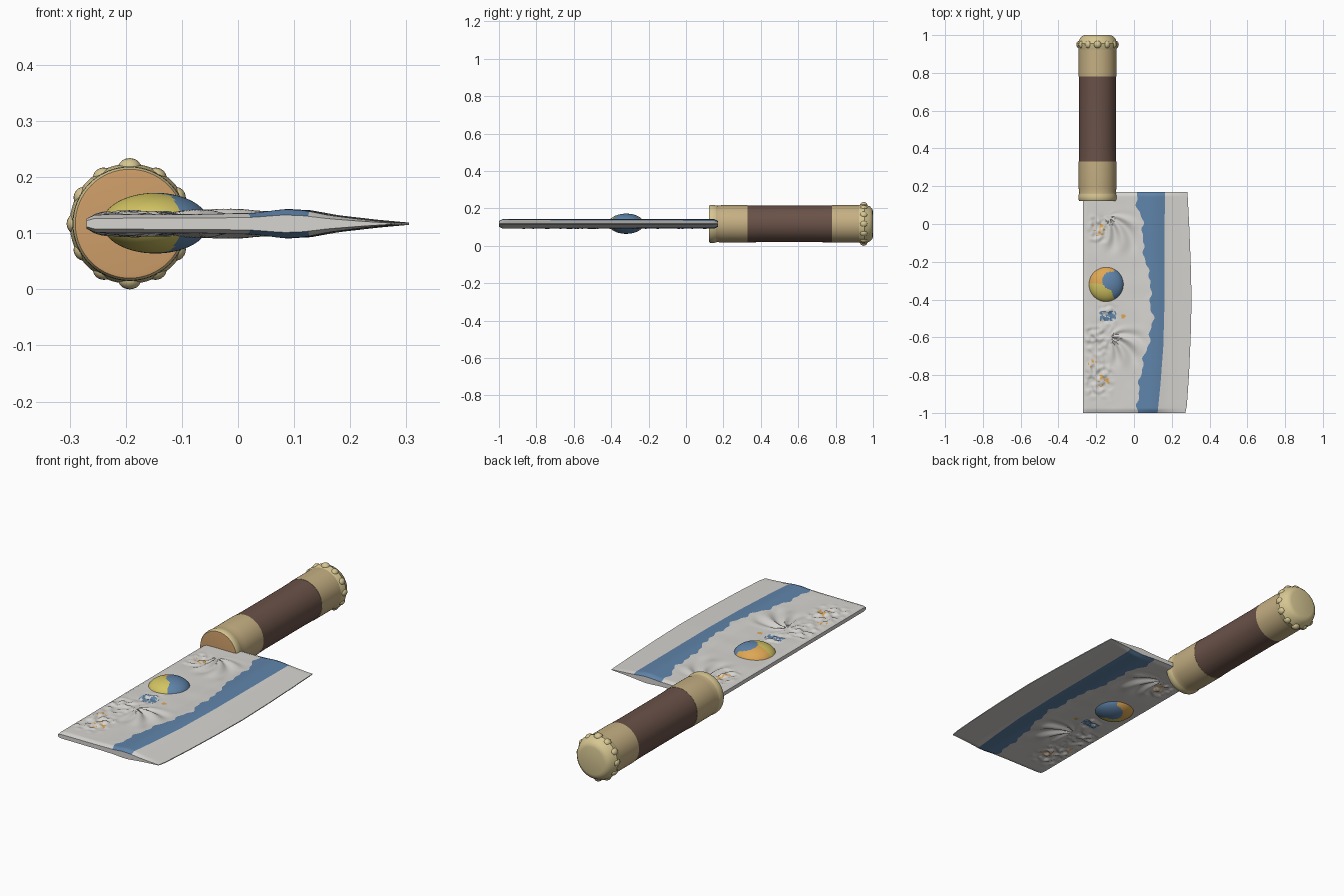
import bpy, bmesh, math
from mathutils import Vector, Matrix, noise

if "Cube" in bpy.data.objects:
    bpy.data.objects.remove(bpy.data.objects["Cube"])

CZ = 0.117          # mid height of blade and handle
HX = -0.193         # handle axis

def mat(name, r, g, b):
    lin = lambda c: ((c / 255 + 0.055) / 1.055) ** 2.4
    m = bpy.data.materials.new(name)
    m.diffuse_color = (lin(r), lin(g), lin(b), 1)
    m.use_nodes = True
    m.node_tree.nodes["Principled BSDF"].inputs["Base Color"].default_value = m.diffuse_color
    return m

steel = mat("pale_steel", 215, 213, 209)
blue = mat("blue_enamel", 95, 132, 170)
gold = mat("orange_gold", 222, 167, 84)
yellow = mat("yellow_enamel", 210, 196, 98)
bronze = mat("tan_bronze", 198, 176, 131)
brass = mat("light_brass", 214, 198, 146)
copper = mat("copper_face", 206, 158, 105)
wrap = mat("brown_wrap", 106, 82, 72)

def finish(bm, name, mats, angle=35):
    bmesh.ops.recalc_face_normals(bm, faces=bm.faces)
    me = bpy.data.meshes.new(name)
    bm.to_mesh(me)
    bm.free()
    ob = bpy.data.objects.new(name, me)
    bpy.context.collection.objects.link(ob)
    for m in mats:
        me.materials.append(m)
    bpy.ops.object.select_all(action='DESELECT')
    ob.select_set(True)
    bpy.context.view_layer.objects.active = ob
    bpy.ops.object.shade_smooth_by_angle(angle=math.radians(angle))
    return ob

def lerp_table(table, t):
    for (a, va), (b, vb) in zip(table, table[1:]):
        if t <= b:
            return va + (vb - va) * max(0, (t - a) / (b - a))
    return table[-1][1]

# ---- blade outlines: wavy temper line, bevel line, cutting edge ----
WAVE = [(-1, .02), (-.92, .02), (-.8, .035), (-.72, .05), (-.62, .08), (-.5, .1), (-.4, .085),
        (-.3, .09), (-.22, .065), (-.1, .045), (0, .05), (.08, .02), (.17, .012)]
BEVEL = [(-1, .125), (-.85, .14), (-.65, .155), (-.4, .162), (.17, .163)]
EDGE = [(-1, .272), (-.96, .28), (-.8, .291), (-.6, .3), (-.4, .305), (-.2, .3), (0, .292), (.17, .283)]
THICK = [(-.27, .009), (-.255, .016), (-.05, .017), (.03, .019), (.09, .026),
         (.13, .024), (.18, .015), (.25, .007), (.305, .002)]

def wave(y):
    return lerp_table(WAVE, y) + .006 * math.sin(47 * y) + .004 * math.sin(101 * y + 1)

def relief(x, y):
    h = 0
    # fanned feather ridges
    for cx, cy, px, py, rx, ry in ((-.07, -.05, -.14, .04, .085, .09), (-.04, -.65, -.13, -.60, .085, .09)):
        f = math.exp(-(((x - cx) / rx) ** 4 + ((y - cy) / ry) ** 4))
        a, d = math.atan2(y - py, x - px), math.hypot(x - px, y - py)
        h += f * .008 * math.sin(9 * a + 28 * d)
    # rough carved clusters near the spine
    for cx, cy, r in ((-.19, -.03, .05), (-.2, -.62, .06), (-.19, -.82, .07), (-.14, -.48, .04)):
        f = math.exp(-(((x - cx) / r) ** 4 + ((y - cy) / (r * 1.3)) ** 4))
        h += f * .007 * max(-.6, min(1, 3 * noise.noise(Vector((x * 32, y * 32, 2)))))
    return h + .002 * noise.noise(Vector((x * 9, y * 9, 5)))

def blade_tint(x, y):
    if wave(y) < x < lerp_table(BEVEL, y):
        return 1
    n = noise.noise(Vector((x * 60, y * 60, 7)))
    if abs(x + .138) < .042 and abs(y + .485) < .026 and n > -.2:
        return 1
    for fx, fy, r in ((-.19, -.03, .035), (-.16, -.83, .035), (-.22, -.735, .025), (-.058, -.49, .011)):
        if math.hypot(x - fx, y - fy) < r and (n > .12 or r < .02):
            return 2
    return 0

# blade: two mirrored relief sheets joined around the rim
bm = bmesh.new()
ROWS = 180
sheets = []
for s in (1, -1):
    grid = []
    for j in range(ROWS + 1):
        y = -1 + 1.17 * j / ROWS
        w, b, e = wave(y), lerp_table(BEVEL, y), lerp_table(EDGE, y)
        xs = [-.27 + (w + .27) * i / 50 for i in range(50)]
        xs += [w + (b - w) * i / 8 for i in range(8)] + [b + (e - b) * i / 10 for i in range(11)]
        end = min(1, .6 + min(y + 1, .17 - y) / .05)
        row = []
        for x in xs:
            t = lerp_table(THICK, x + (.305 - e) * max(0, x) / e)
            fade = max(0, min(1, (x + .27) / .03, (w - x) / .03, (y + 1) / .04, (.17 - y) / .04))
            row.append(bm.verts.new((x, y, CZ + s * (t * end + fade * relief(x, y)))))
        grid.append(row)
    for j in range(ROWS):
        for i in range(len(xs) - 1):
            f = bm.faces.new((grid[j][i], grid[j][i + 1], grid[j + 1][i + 1], grid[j + 1][i]))
            c = f.calc_center_median()
            f.material_index = blade_tint(c.x, c.y)
    sheets.append(grid)
rim = lambda g: g[0] + [r[-1] for r in g[1:]] + g[-1][-2::-1] + [r[0] for r in g[-2:0:-1]]
A, B = rim(sheets[0]), rim(sheets[1])
for k in range(len(A)):
    n = (k + 1) % len(A)
    bm.faces.new((A[k], A[n], B[n], B[k]))
finish(bm, "blade", [steel, blue, gold], 40)

# domed medallion through the blade, with three swirling colours
bm = bmesh.new()
bmesh.ops.create_uvsphere(bm, u_segments=72, v_segments=48, radius=1)
for v in bm.verts:
    v.co = Vector((v.co.x * .095, v.co.y * .095, v.co.z * .054))
for f in bm.faces:
    c = f.calc_center_median()
    a = math.degrees(math.atan2(c.y, c.x))
    if math.hypot(c.x - .026, c.y - .02) < .047:
        k = 0
    elif math.hypot(c.x + .005, c.y + .055) < .038:
        k = 1
    elif -62 < a < 60:
        k = 0
    else:
        k = 2 if 60 <= a < 174 else 1
    f.material_index = k
bmesh.ops.translate(bm, verts=bm.verts, vec=(-.147, -.32, CZ + .001))
finish(bm, "medallion", [blue, yellow, gold])

# ---- handle: parts turned around the y axis from (radius, y) profiles ----
def lathe(name, profile, mats, rule=None, n=64):
    bm = bmesh.new()
    rings = [[bm.verts.new((HX + r * math.cos(2 * math.pi * i / n), y,
                            CZ + r * math.sin(2 * math.pi * i / n))) for i in range(n)]
             for r, y in profile]
    for p, q in zip(rings, rings[1:]):
        for i in range(n):
            bm.faces.new((p[i], p[(i + 1) % n], q[(i + 1) % n], q[i]))
    bm.faces.new(rings[0])
    bm.faces.new(rings[-1])
    bmesh.ops.recalc_face_normals(bm, faces=bm.faces)
    if rule:
        for f in bm.faces:
            f.material_index = rule(f)
    return finish(bm, name, mats)

lathe("front_ferrule", [(.09, .122), (.097, .123), (.101, .13), (.102, .145), (.099, .16), (.097, .168),
                        (.1, .19), (.1, .33)], [bronze, copper, brass],
      lambda f: 1 if f.normal.y < -.9 else (2 if f.calc_center_median().y < .16 else 0))
lathe("grip", [(.099, .33), (.0975, .4), (.0975, .7), (.099, .78)], [wrap])
lathe("rear_collar", [(.1, .78), (.1, .93)], [bronze])
lathe("pommel", [(.1, .925), (.105, .94), (.107, .955), (.1, .968), (.092, .985), (.08, .996), (.066, 1)], [brass])

# ring of twelve knobs around the pommel, larger on top and below
bm = bmesh.new()
for k in range(12):
    a = k * math.pi / 6
    big = k in (3, 9)
    r, size = (.099, .018) if big else (.097, .0155)
    m = (Matrix.Translation((HX + r * math.cos(a), .95, CZ + r * math.sin(a)))
         @ Matrix.Rotation(-a, 4, 'Y') @ Matrix.Diagonal((size, .02, size * 1.15, 1)))
    bmesh.ops.create_uvsphere(bm, u_segments=16, v_segments=10, radius=1, matrix=m)
finish(bm, "pommel_knobs", [brass], 60)
